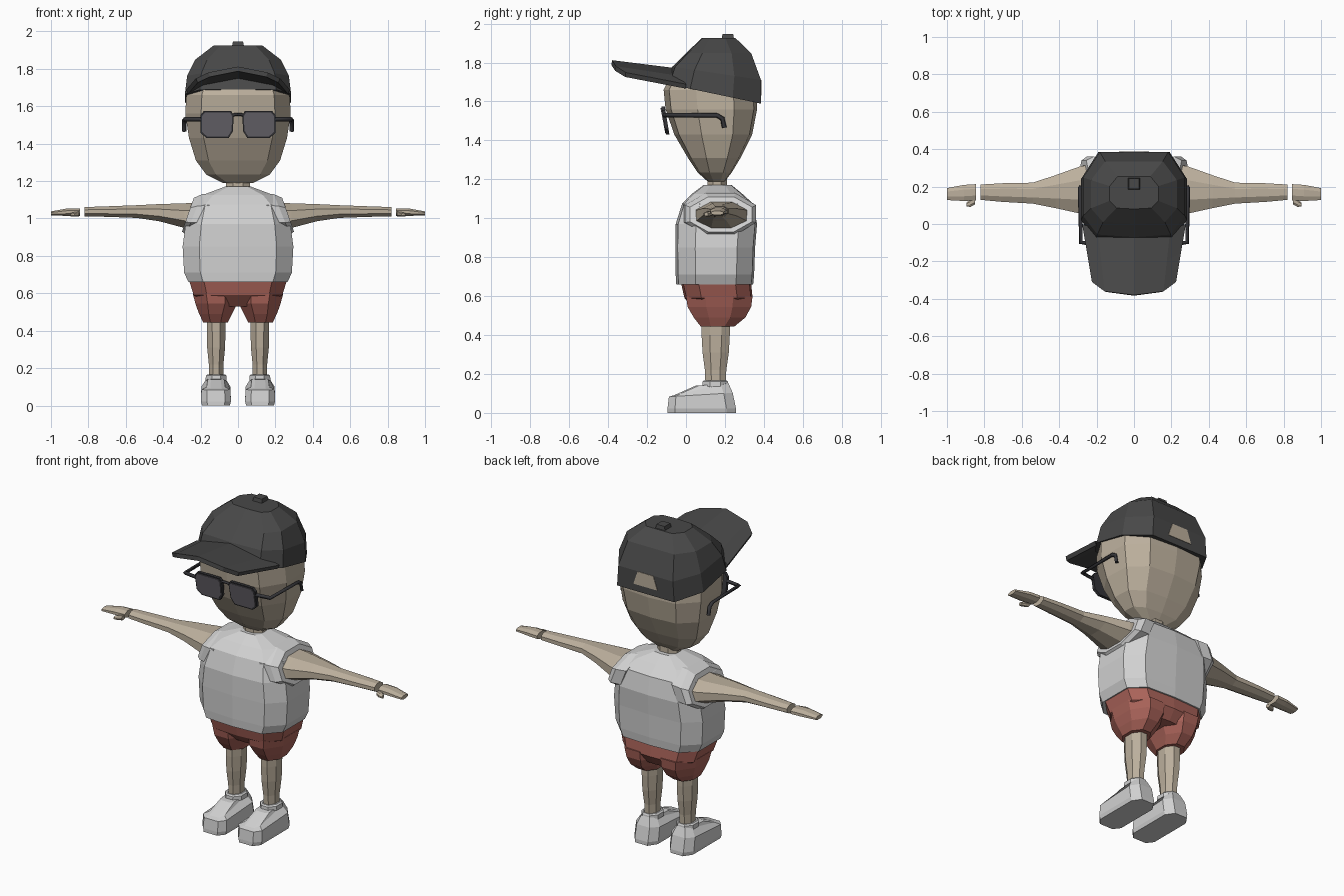
import bpy, bmesh, math

if "Cube" in bpy.data.objects:
    bpy.data.objects.remove(bpy.data.objects["Cube"])


def mat(name, r, g, b):
    m = bpy.data.materials.new(name)
    m.diffuse_color = (r, g, b, 1)
    m.use_nodes = True
    m.node_tree.nodes["Principled BSDF"].inputs["Base Color"].default_value = m.diffuse_color
    return m


SKIN = mat("skin", .50, .43, .335)
WHITE = mat("white_cloth", .64, .64, .64)
RED = mat("red_cloth", .40, .125, .10)
DARK = mat("dark_cap", .065, .065, .065)
FRAME = mat("frame_black", .035, .035, .04)
LENS = mat("lens_grey", .14, .13, .15)


def make(name, verts, faces, material):
    me = bpy.data.meshes.new(name)
    me.from_pydata(verts, [], faces)
    bm = bmesh.new()
    bm.from_mesh(me)
    bmesh.ops.recalc_face_normals(bm, faces=bm.faces)
    bm.to_mesh(me)
    bm.free()
    me.materials.append(material)
    ob = bpy.data.objects.new(name, me)
    bpy.context.collection.objects.link(ob)
    return ob


def loft(name, rings, material):
    n = len(rings[0])
    verts = [p for r in rings for p in r]
    faces = [(i * n + j, i * n + (j + 1) % n, (i + 1) * n + (j + 1) % n, (i + 1) * n + j)
             for i in range(len(rings) - 1) for j in range(n)]
    faces += [tuple(range(n)), tuple(range(len(verts) - n, len(verts)))]
    return make(name, verts, faces, material)


def mirrored(half):
    return half + [(-x, y) for x, y in reversed(half) if x > 0]


OCT = [(math.cos(a), math.sin(a)) for a in [math.pi * (k + .5) / 4 for k in range(8)]]
OCT = [(x / .924, y / .924) for x, y in OCT]


def flat_ring(shape, w, yf, yb, z, tilt=0, cx=0):
    """Horizontal ring of half width w from yf to yb, optionally sloped along y."""
    m, h = (yf + yb) / 2, (yb - yf) / 2
    return [(cx + x * w, m + y * h, z + tilt * y * h) for x, y in shape]


def side_ring(s, x, yc, hy, zc, hz, lean=0):
    """Ring facing along x, for arms and sleeves."""
    return [(s * (x - lean * b * hz), yc + a * hy, zc + b * hz) for a, b in OCT]


def wire(name, pts, radius, material):
    cu = bpy.data.curves.new(name, 'CURVE')
    cu.dimensions = '3D'
    cu.bevel_depth = radius
    cu.bevel_resolution = 0
    cu.use_fill_caps = True
    sp = cu.splines.new('POLY')
    sp.points.add(len(pts) - 1)
    for p, co in zip(sp.points, pts):
        p.co = (*co, 1)
    cu.materials.append(material)
    bpy.context.collection.objects.link(bpy.data.objects.new(name, cu))


# Head and neck
HEAD = mirrored([(0, -1), (.7, -.88), (1, -.3), (.97, .5), (.62, .93), (0, 1)])
loft("head", [flat_ring(HEAD, *r) for r in [
    (.08, .11, .20, 1.19), (.17, .06, .235, 1.235), (.225, .01, .28, 1.31),
    (.262, -.06, .34, 1.43), (.282, -.105, .365, 1.56), (.276, -.115, .362, 1.66),
    (.24, -.07, .33, 1.75), (.15, .02, .25, 1.82)]], SKIN)
loft("neck", [flat_ring(OCT, .065, .11, .21, z) for z in (1.13, 1.22)], SKIN)

# Cap crown, rear opening, button and brim
CAP = mirrored([(0, -1), (.72, -.94), (1, -.5), (1, .4), (.67, 1), (0, 1)])
loft("cap_crown", [flat_ring(CAP, *r) for r in [
    (.284, -.10, .385, 1.64, -.21), (.272, -.07, .385, 1.745, -.15),
    (.23, 0, .335, 1.848), (.13, .08, .255, 1.925)]], DARK)
loft("cap_opening", [[(x, y, z) for x, z in
                      [(-.08, 1.63), (.08, 1.63), (.052, 1.71), (-.052, 1.71)]]
                     for y in (.381, .3875)], SKIN)
loft("cap_button", [flat_ring([(-1, -1), (1, -1), (1, 1), (-1, 1)], w, .215 - w, .215 + w, z)
                    for w, z in [(.034, 1.91), (.027, 1.947)]], DARK)

cols = [(-1, -.31), (-.7, -.36), (0, -.38), (.7, -.36), (1, -.31)]
verts = []
for v in (0, .5, 1):
    for t, y_end in cols:
        root = -.06 + .06 * t * t
        verts.append((t * (.277 - .052 * v), root + (y_end - root) * v,
                      1.772 + .04 * v - t * t * (.083 - .02 * v)))
brim = make("cap_brim", verts, [(i * 5 + j, i * 5 + j + 1, i * 5 + j + 6, i * 5 + j + 5)
                                for i in range(2) for j in range(4)], DARK)
if brim.data.polygons[0].normal.z < 0:
    brim.data.flip_normals()
sol = brim.modifiers.new("thickness", 'SOLIDIFY')
sol.thickness = .025
sol.offset = -1

# Shirt body
TORSO = mirrored([(0, -1), (.7, -.94), (1, -.5), (1, .55), (.7, .95), (0, 1)])
loft("shirt", [flat_ring(TORSO, *r) for r in [
    (.265, -.05, .345, .66), (.288, -.053, .35, .71), (.296, -.055, .355, .85),
    (.28, -.053, .365, .97), (.25, -.02, .345, 1.075), (.19, .03, .29, 1.125),
    (.07, .09, .235, 1.17)]], WHITE)

# Shorts waist
loft("shorts_waist", [flat_ring(TORSO, *r) for r in [
    (.26, -.025, .335, .665), (.237, -.008, .342, .59), (.13, .05, .3, .53)]], RED)

LENS_SHAPE = [(-.7, -1), (.65, -1), (1, -.6), (1, .7), (.8, 1), (-.85, 1), (-1, .7), (-.95, -.5)]


def lens_ring(s, grow, dy):
    """Lens outline, leaning forward at the top."""
    return [(s * (.112 + x * (.083 + grow)), -.107 - .012 * z + dy,
             1.502 + z * (.066 + grow)) for x, z in LENS_SHAPE]


for s, side in ((1, "left_"), (-1, "right_")):
    # Sleeve and arm
    loft(side + "sleeve", [side_ring(s, *r) for r in [
        (.17, .17, .185, 1.025, .11, .4), (.235, .178, .182, 1.022, .108, .4),
        (.268, .18, .16, 1.02, .09, .35)]], WHITE)
    loft(side + "arm", [side_ring(s, *r) for r in [
        (.22, .18, .14, 1.015, .072, .4), (.285, .182, .127, 1.015, .066),
        (.42, .173, .088, 1.031, .046), (.54, .165, .056, 1.037, .034),
        (.70, .168, .05, 1.037, .028), (.82, .17, .041, 1.036, .025)]], SKIN)
    # Hand and thumb
    loft(side + "hand", [side_ring(s, *r) for r in [
        (.845, .17, .043, 1.034, .02), (.91, .166, .043, 1.034, .02),
        (1.0, .16, .032, 1.027, .011)]], SKIN)
    loft(side + "thumb", [side_ring(s, *r) for r in [
        (.85, .122, .018, 1.024, .013), (.875, .112, .021, 1.022, .012),
        (.895, .104, .01, 1.02, .009)]], SKIN)
    # Shorts leg
    loft(side + "shorts_leg", [flat_ring(OCT, w, f, b, z, 0, s * c) for c, w, f, b, z in [
        (.12, .122, 0, .342, .60), (.116, .112, .008, .335, .545),
        (.12, .088, .04, .305, .49), (.12, .066, .075, .25, .445)]], RED)
    # Bare leg
    loft(side + "leg", [flat_ring(OCT, w, f, b, z, 0, s * .117) for w, f, b, z in [
        (.05, .08, .225, .48), (.05, .08, .225, .40), (.048, .085, .22, .31),
        (.039, .097, .207, .22), (.038, .10, .205, .14)]], SKIN)
    # Shoe and sock collar
    SHOE = mirrored([(0, -1), (.6, -1), (1, -.78), (1, .72), (.55, 1), (0, 1)])
    loft(side + "shoe", [flat_ring(SHOE, w, f, b, z, t, s * .118) for w, f, b, z, t in [
        (.074, -.095, .257, 0, 0), (.08, -.095, .257, .022, 0),
        (.078, -.088, .24, .093, .06), (.05, -.06, .218, .122, .22),
        (.044, .05, .213, .144, .05)]], WHITE)
    loft(side + "sock_collar", [flat_ring(OCT, w, f, b, z, 0, s * .117) for w, f, b, z in [
        (.056, .083, .217, .135), (.055, .085, .215, .16), (.046, .093, .21, .167)]], WHITE)
    # Glasses rim, lens and temple
    loft(side + "glasses_rim", [lens_ring(s, .006, dy) for dy in (-.008, .010)], FRAME)
    loft(side + "glasses_lens", [lens_ring(s, -.002, dy) for dy in (-.012, -.006)], LENS)
    wire(side + "glasses_temple", [
        (s * .185, -.112, 1.53), (s * .284, -.098, 1.53), (s * .288, .16, 1.528),
        (s * .288, .187, 1.512), (s * .288, .197, 1.465)], .012, FRAME)

wire("glasses_bridge", [(-.035, -.115, 1.548), (-.015, -.121, 1.557),
                        (.015, -.121, 1.557), (.035, -.115, 1.548)], .008, FRAME)
